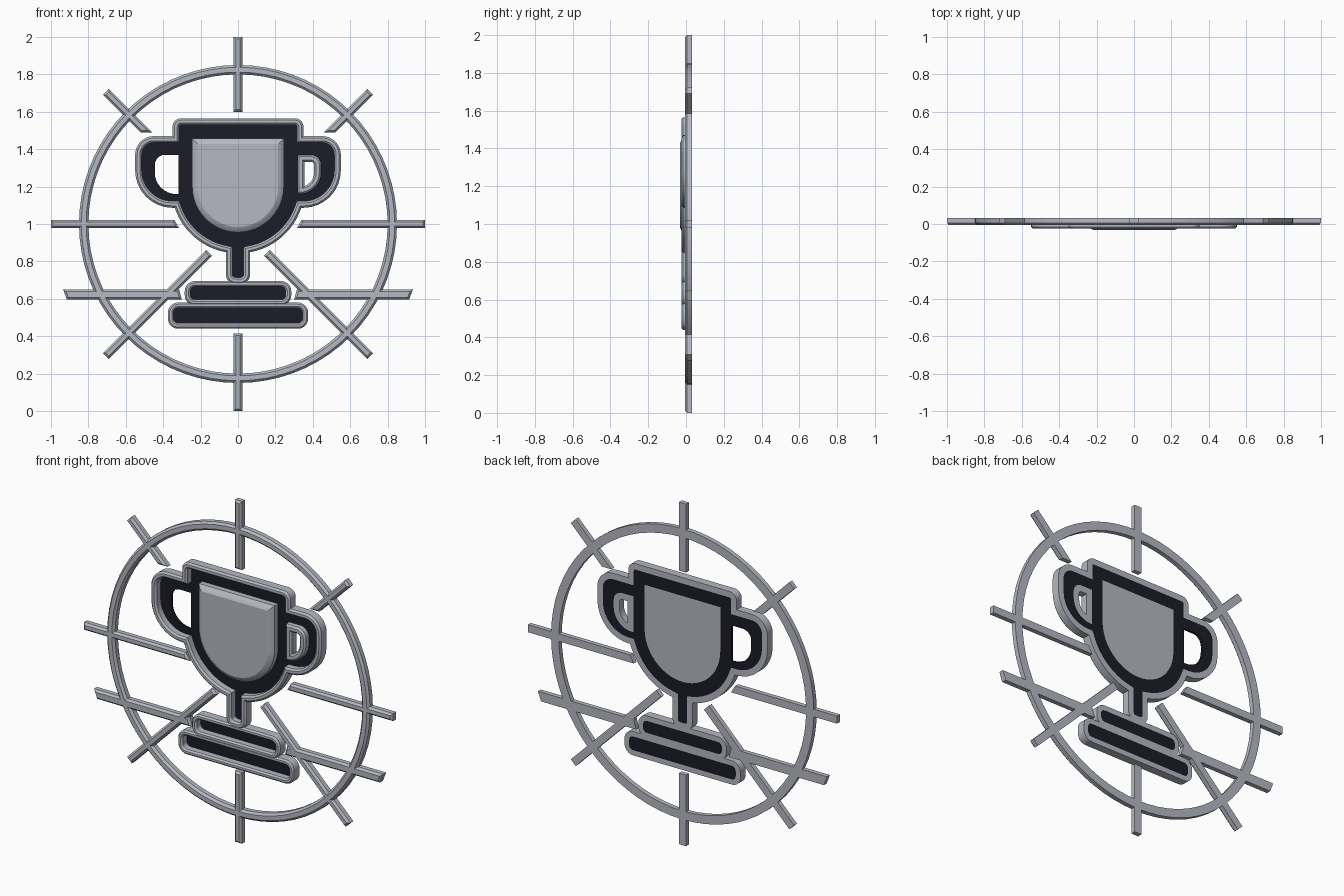
import bpy, bmesh, math
from mathutils import Vector

cube = bpy.data.objects.get("Cube")
if cube:
    bpy.data.objects.remove(cube)

BACK = 0.033


def material(name, rgb):
    m = bpy.data.materials.new(name)
    m.use_nodes = True
    m.diffuse_color = (*rgb, 1)
    m.node_tree.nodes["Principled BSDF"].inputs["Base Color"].default_value = (*rgb, 1)
    return m


steel = material("steel grey", (0.46, 0.485, 0.54))
navy = material("dark navy", (0.011, 0.012, 0.021))


# ---- outline helpers: points are (x, z) or (x, z, corner radius) ----
def rounded(pts, steps=8):
    out = []
    for i, p in enumerate(pts):
        c = Vector(p[:2])
        r = p[2] if len(p) > 2 else 0
        if not r:
            out.append(c)
            continue
        a = (Vector(pts[i - 1][:2]) - c).normalized()
        b = (Vector(pts[(i + 1) % len(pts)][:2]) - c).normalized()
        half = a.angle(b) / 2
        mid = c + (a + b).normalized() * (r / math.sin(half))
        start = (c + a * (r / math.tan(half)) - mid).normalized()
        end = (c + b * (r / math.tan(half)) - mid).normalized()
        for k in range(steps + 1):
            out.append(mid + start.slerp(end, k / steps).normalized() * r)
    area = sum(out[i - 1].x * q.y - q.x * out[i - 1].y for i, q in enumerate(out))
    return out if area > 0 else out[::-1]


def flip(pts):
    return [Vector((-p.x, p.y)) for p in reversed(pts)]


def inset(pts, d):
    out = []
    for i, p in enumerate(pts):
        a = (p - pts[i - 1]).normalized()
        b = (pts[(i + 1) % len(pts)] - p).normalized()
        n1, n2 = Vector((-a.y, a.x)), Vector((-b.y, b.x))
        out.append(p + (n1 + n2) * (d / (1 + n1.dot(n2))))
    return out


def finish(name, bm, mat):
    bmesh.ops.recalc_face_normals(bm, faces=bm.faces)
    me = bpy.data.meshes.new(name)
    bm.to_mesh(me)
    bm.free()
    me.materials.append(mat)
    ob = bpy.data.objects.new(name, me)
    bpy.context.collection.objects.link(ob)
    bpy.ops.object.select_all(action="DESELECT")
    ob.select_set(True)
    bpy.context.view_layer.objects.active = ob
    bpy.ops.object.shade_smooth_by_angle(angle=math.radians(25))


def sweep(name, outline, section, solid=False):
    """Carry an (inset, y) section round the outline; solid adds end caps."""
    bm = bmesh.new()
    loops = [[bm.verts.new((p.x, y, p.y)) for p in inset(outline, d)] for d, y in section]
    n = len(outline)
    for k in range(len(loops) - (1 if solid else 0)):
        a, b = loops[k], loops[(k + 1) % len(loops)]
        for i in range(n):
            j = (i + 1) % n
            bm.faces.new((a[i], a[j], b[j], b[i]))
    if solid:
        bm.faces.new(loops[0])
        bm.faces.new(loops[-1])
    finish(name, bm, steel)


def rim(name, outline, width, front, chamfer=0.01):
    sweep(name, outline, [(0, BACK), (0, front + chamfer), (chamfer, front),
                          (width - chamfer, front), (width, front + chamfer),
                          (width, BACK)])


def plate(name, outlines, front):
    """Flat dark sheet with holes."""
    bm = bmesh.new()
    for pts in outlines:
        vs = [bm.verts.new((p.x, front, p.y)) for p in pts]
        for i in range(len(vs)):
            bm.edges.new((vs[i - 1], vs[i]))
    bmesh.ops.triangle_fill(bm, edges=bm.edges[:], use_beauty=True, normal=(0, -1, 0))
    ext = bmesh.ops.extrude_face_region(bm, geom=bm.faces[:], use_keep_orig=True)
    for v in ext["geom"]:
        if isinstance(v, bmesh.types.BMVert):
            v.co.y = BACK
    finish(name, bm, navy)


# ---- ring ----
circle = [Vector((0.85 * math.cos(t * math.tau / 72), 1 + 0.85 * math.sin(t * math.tau / 72)))
          for t in range(72)]
rim("ring", circle, 0.05, -0.006, 0.012)

# ---- spokes ----
spoke_section = [(0, BACK), (0, 0.006), (0.011, -0.006)]
for name, z0, z1 in (("top_spoke", 1.6, 2.0), ("bottom_spoke", 0.0, 0.415)):
    bar = rounded([(-0.023, z0), (0.023, z0), (0.023, z1), (-0.023, z1)])
    sweep(name, bar, spoke_section, solid=True)

side_spokes = {
    "middle_spoke": [(0.315, 0.978), (1, 0.978), (1, 1.022), (0.34, 1.022)],
    "upper_diagonal": [(0.459, 1.49), (0.521, 1.49), (0.722, 1.691), (0.691, 1.722)],
    "lower_diagonal": [(0.139, 0.83), (0.17, 0.861), (0.722, 0.309), (0.691, 0.278)],
    "low_spoke": [(0.3, 0.596), (0.915, 0.596), (0.935, 0.65), (0.315, 0.65)],
}
for name, pts in side_spokes.items():
    bar = rounded(pts)
    sweep("left_" + name, bar, spoke_section, solid=True)
    sweep("right_" + name, flip(bar), spoke_section, solid=True)

# ---- cup outline: stem, bowl arc, handle, top corner, mirrored ----
half = [(0.065, 0.68, 0.05)]
for k in range(13):
    a = math.radians(-79.5 + k * 61 / 12)
    half.append((0.357 * math.cos(a), 1.2 + 0.357 * math.sin(a)))
half += [(0.55, 1.087, 0.2), (0.55, 1.47, 0.1), (0.35, 1.47), (0.35, 1.565, 0.045)]
cup = rounded(half + [(-p[0], *p[1:]) for p in reversed(half)])
rim("cup_rim", cup, 0.035, -0.025)

# ---- shield in the cup ----
arc = [(0.245 * math.cos(t * math.pi / 24), 1.2 - 0.245 * math.sin(t * math.pi / 24))
       for t in range(25)]
shield = rounded([(-0.245, 1.457), (0.245, 1.457)] + arc)
sweep("cup_shield", shield, [(0, BACK), (0, -0.012), (0.012, -0.024), (0.03, -0.033)], solid=True)

# ---- dark cup body with handle openings ----
opening = rounded([(0.317, 1.16), (0.445, 1.16, 0.115), (0.445, 1.37, 0.055), (0.317, 1.37)])
plate("cup_body", [inset(cup, 0.035), shield, opening, flip(opening)], 0.02)
rim("left_handle_inner_rim", opening, 0.038, -0.018)

# ---- base tiers ----
for name, x, z0, z1 in (("upper_tier", 0.285, 0.565, 0.695), ("lower_tier", 0.375, 0.44, 0.58)):
    r = 0.055
    tier = rounded([(-x, z0, r), (x, z0, r), (x, z1, r), (-x, z1, r)])
    rim(name + "_rim", tier, 0.03, -0.025, 0.009)
    plate(name + "_panel", [inset(tier, 0.03)], 0.02)
